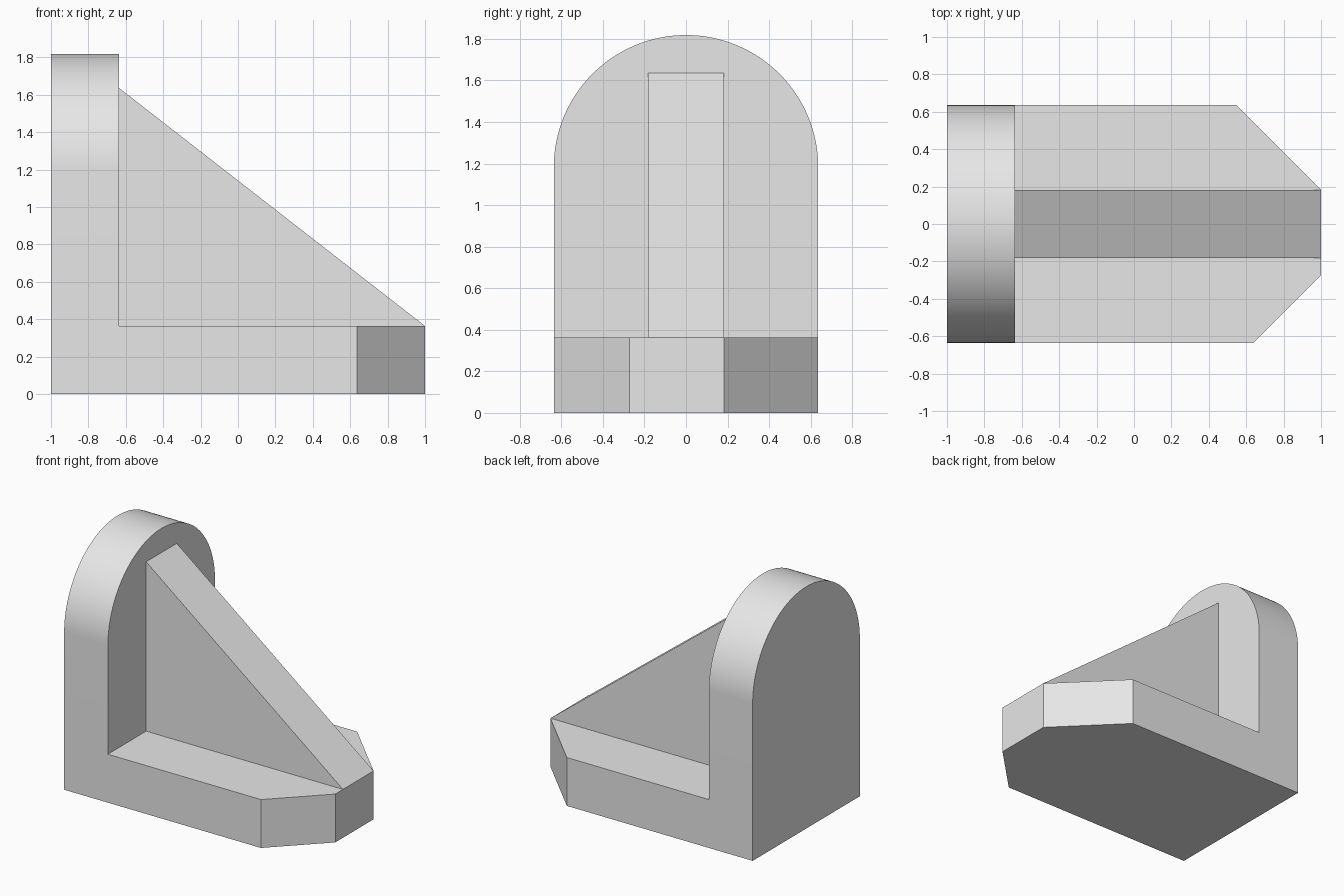
import bpy
import bmesh
from math import cos, sin, pi, radians
from mathutils import Vector

cube = bpy.data.objects.get("Cube")
if cube:
    bpy.data.objects.remove(cube, do_unlink=True)

U = 1 / 11                  # design unit: the bracket is 22 units long
HALF_W = 7 * U              # half width of the base and back plate
THICK = 4 * U               # thickness of the base and back plate
INNER_X = -1 + THICK        # inner face of the back plate
RIB_HALF = 2 * U

grey = bpy.data.materials.new("light_grey")
grey.use_nodes = True
colour = (0.8, 0.8, 0.8, 1)
grey.diffuse_color = colour
grey.node_tree.nodes["Principled BSDF"].inputs["Base Color"].default_value = colour


def extrude_profile(name, points, offset):
    """Extrude a flat outline into a solid part."""
    bm = bmesh.new()
    face = bm.faces.new([bm.verts.new(p) for p in points])
    result = bmesh.ops.extrude_face_region(bm, geom=[face], use_keep_orig=True)
    moved = [v for v in result["geom"] if isinstance(v, bmesh.types.BMVert)]
    bmesh.ops.translate(bm, verts=moved, vec=Vector(offset))
    bmesh.ops.recalc_face_normals(bm, faces=bm.faces)
    mesh = bpy.data.meshes.new(name)
    bm.to_mesh(mesh)
    bm.free()
    mesh.materials.append(grey)
    obj = bpy.data.objects.new(name, mesh)
    bpy.context.collection.objects.link(obj)
    return obj


# Base with two unequal corner chamfers
front_cut, rear_cut = 4 * U, 5 * U
extrude_profile("base", [
    (INNER_X, -HALF_W, 0),
    (1 - front_cut, -HALF_W, 0),
    (1, -HALF_W + front_cut, 0),
    (1, HALF_W - rear_cut, 0),
    (1 - rear_cut, HALF_W, 0),
    (INNER_X, HALF_W, 0),
], (0, 0, THICK))

# Upright plate with a round top
arch_z, steps = 13 * U, 64
outline = [(-1, -HALF_W, 0), (-1, HALF_W, 0)]
for i in range(steps + 1):
    a = pi * i / steps
    outline.append((-1, HALF_W * cos(a), arch_z + HALF_W * sin(a)))
plate = extrude_profile("back_plate", outline, (THICK, 0, 0))

# Triangular stiffening rib
extrude_profile("rib", [
    (INNER_X, -RIB_HALF, THICK),
    (1, -RIB_HALF, THICK),
    (INNER_X, -RIB_HALF, 18 * U),
], (0, 2 * RIB_HALF, 0))

# Smooth the arch only
bpy.ops.object.select_all(action="DESELECT")
plate.select_set(True)
bpy.context.view_layer.objects.active = plate
bpy.ops.object.shade_smooth_by_angle(angle=radians(30))
